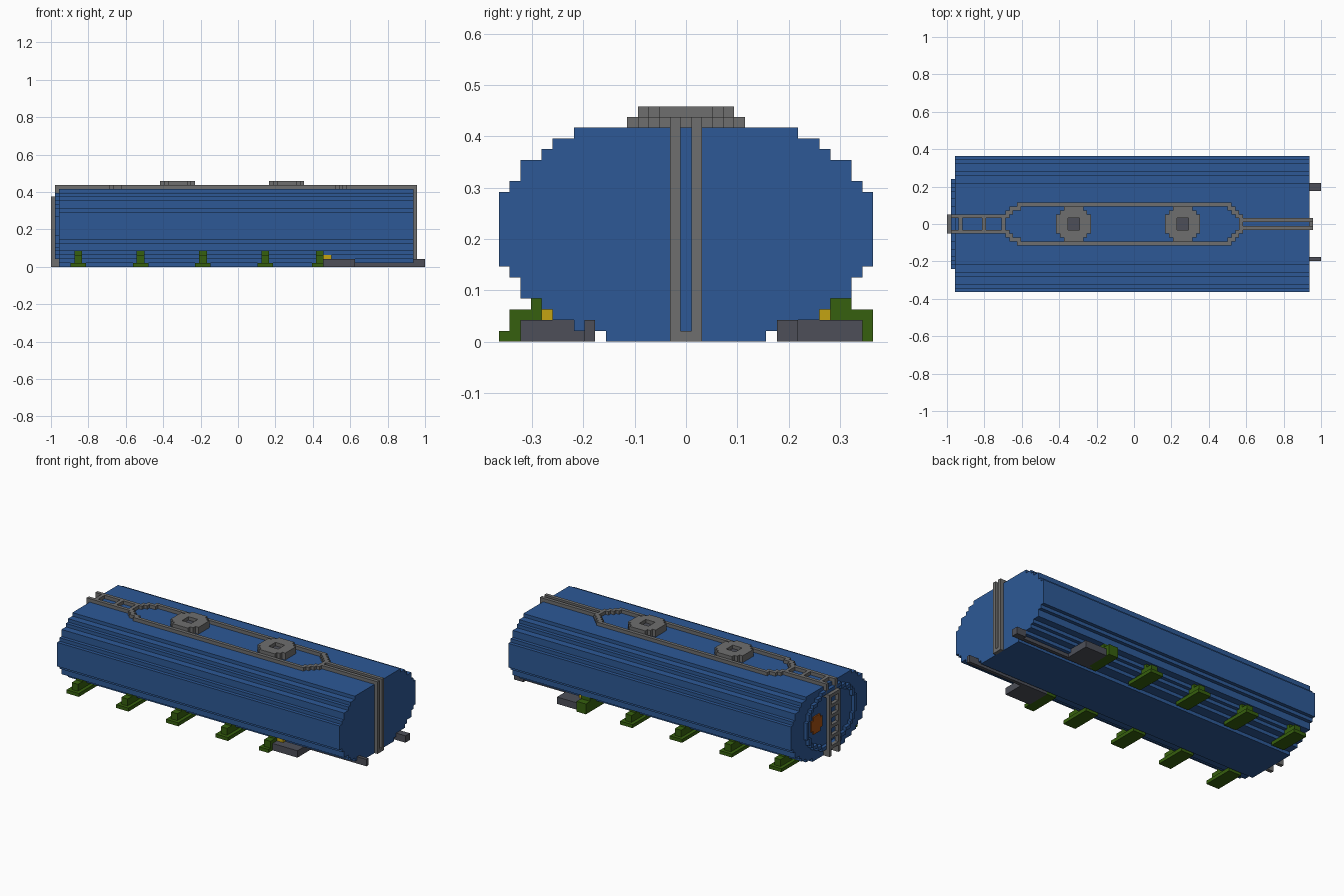
import bpy, bmesh, math
from mathutils import Vector

if "Cube" in bpy.data.objects:
    bpy.data.objects.remove(bpy.data.objects["Cube"])

U = 2 / 96  # one block


def material(name, rgb):
    lin = [(c / 255 / 12.92) if c < 11 else ((c / 255 + 0.055) / 1.055) ** 2.4 for c in rgb]
    m = bpy.data.materials.new(name)
    m.use_nodes = True
    m.diffuse_color = (*lin, 1)
    m.node_tree.nodes["Principled BSDF"].inputs["Base Color"].default_value = (*lin, 1)
    return m


BLUE = material("tank blue", (45, 89, 150))
GREY = material("rail grey", (110, 110, 110))
DARK = material("dark grey", (77, 79, 88))
GREEN = material("bracket green", (54, 96, 14))
YELLOW = material("valve yellow", (196, 164, 18))
ORANGE = material("panel orange", (165, 80, 18))


def finish(name, bm, mat):
    bmesh.ops.recalc_face_normals(bm, faces=bm.faces)
    mesh = bpy.data.meshes.new(name)
    bm.to_mesh(mesh)
    bm.free()
    mesh.materials.append(mat)
    ob = bpy.data.objects.new(name, mesh)
    bpy.context.collection.objects.link(ob)
    return ob


def blocks(name, mat, boxes):
    """Join boxes given as (x0, x1, y0, y1, z0, z1) in block units."""
    bm = bmesh.new()
    for x0, x1, y0, y1, z0, z1 in boxes:
        verts = bmesh.ops.create_cube(bm, size=1)["verts"]
        for v in verts:
            v.co = Vector(((x0 + x1) / 2 + v.co.x * (x1 - x0),
                           (y0 + y1) / 2 + v.co.y * (y1 - y0),
                           (z0 + z1) / 2 + v.co.z * (z1 - z0))) * U
    return finish(name, bm, mat)


def both(boxes):
    """Mirror boxes across the long axis."""
    return boxes + [(a, b, -d, -c, e, f) for a, b, c, d, e, f in boxes]


# Tank: stepped cross-section (bottom, top, half width), extruded lengthwise
rows = [(0, 1, 7.5), (1, 2, 10.5), (2, 3, 12.5), (3, 4, 13.5), (4, 6, 15.5), (6, 7, 16.5),
        (7, 14, 17.5), (14, 15, 16.5), (15, 17, 15.5), (17, 18, 13.5), (18, 19, 12.5), (19, 20, 10.5)]
side = [(w, z) for z0, z1, w in rows for z in (z0, z1)]
outline = side + [(-w, z) for w, z in reversed(side)]
bm = bmesh.new()
face = bm.faces.new([bm.verts.new((-46 * U, y * U, z * U)) for y, z in outline])
ext = bmesh.ops.extrude_face_region(bm, geom=[face], use_keep_orig=True)
bmesh.ops.translate(bm, vec=(91 * U, 0, 0),
                    verts=[g for g in ext["geom"] if isinstance(g, bmesh.types.BMVert)])
finish("tank_body", bm, BLUE)


# Raised ring on the ladder end
def ring_width(z):
    t = 1 - ((z + 0.5 - 10.5) / 8.7) ** 2
    return round(11.6 * math.sqrt(t) - 0.5) + 0.5 if t > 0 else 0


ring = []
for z in range(2, 19):
    w = ring_width(z)
    inner = min(w - 1, ring_width(z - 1), ring_width(z + 1))
    if z in (2, 18):
        inner = 0
    ring.append((-47, -46, inner, w, z, z + 1))
blocks("end_ring", BLUE, both(ring))

# Orange panel on the ladder end
blocks("end_panel", ORANGE, [(-46.4, -46, 3.5, 8.5, 9, 12), (-46.4, -46, 4.5, 7.5, 8, 13)])

# Ladder on the end
ladder = both([(-48, -47, 1.5, 2.5, 0, 18), (-47, -46, 1.5, 2.5, 18, 20),
               (-47, -46, 1.5, 2.5, 0, 2), (-48, -46, 1.5, 2.5, 17, 18)])
ladder += [(-48, -47, -1.5, 1.5, z, z + 1) for z in (2, 5, 8, 11, 14, 17)]
blocks("end_ladder", GREY, ladder)

# Walkway rails along the roof
rails = [(-47, -32, 1.5, 2.5, 20, 21), (-33, -31, 2.5, 3.5, 20, 21), (-32, -29, 3.5, 4.5, 20, 21),
         (-30, 25, 4.5, 5.5, 20, 21), (24, 26, 3.5, 4.5, 20, 21), (25, 27, 2.5, 3.5, 20, 21),
         (26, 28, 1.5, 2.5, 20, 21), (27, 46, 0.5, 1.5, 20, 21)]
rungs = [(x, x + 1, -1.5, 1.5, 20, 21) for x in (-45, -39, -34)]
blocks("roof_rails", GREY, both(rails) + rungs + [(27, 28, -0.5, 0.5, 20, 21)])

# Twin pipe down the plain end
blocks("end_pipe", GREY, both([(45, 46, 0.5, 1.5, 0, 20)]) + [(45, 46, -0.5, 0.5, 0, 1)])

# Roof hatches with a sunken centre
for i, x in enumerate((-15.5, 12.5)):
    hatch = both([(x - 4.5, x + 4.5, 1.5, 2.5, 20, 22), (x - 3.5, x + 3.5, 2.5, 3.5, 20, 22),
                  (x - 2.5, x + 2.5, 3.5, 4.5, 20, 22), (x - 3.5, x + 3.5, 4.5, 5.5, 20, 21)])
    hatch += [(x + a, x + b, -1.5, 1.5, 20, 22) for a, b in ((-4.5, -1.5), (1.5, 4.5))]
    blocks(f"hatch_{i + 1}", GREY, hatch)
    blocks(f"hatch_centre_{i + 1}", DARK, [(x - 1.5, x + 1.5, -1.5, 1.5, 20, 21)])

# Support brackets along both sides
for i, x in enumerate((-41, -25, -9, 7)):
    blocks(f"bracket_pair_{i + 1}", GREEN,
           both([(x - 2, x + 2, 8.5, 17.5, 0, 1), (x - 1, x + 1, 9.5, 16.5, 1, 3),
                 (x - 1, x + 1, 12.5, 14.5, 3, 4)]))
blocks("bracket_front_last", GREEN,
       [(19, 22, -17.5, -8.5, 0, 1), (20, 22, -16.5, -9.5, 1, 3), (20, 22, -14.5, -12.5, 3, 4)])
blocks("bracket_back_last", GREEN, [(20, 23, 8.5, 17.5, 0, 3), (20, 23, 12.5, 15.5, 3, 4)])

# Valve boxes with discharge pipes to the plain end
for name, s, wide, tip in (("front", -1, 15.5, 9.5), ("back", 1, 16.5, 10.5)):
    def span(a, b):
        return (a, b) if s > 0 else (-b, -a)
    x0 = 22 if s < 0 else 23
    blocks(f"valve_box_{name}", DARK,
           [(x0, 30, *span(9.5, wide), 0, 2), (22, 45, *span(8.5, 9.5), 0, 1),
            (45, 48, *span(8.5, tip), 0, 2)])
    blocks(f"valve_{name}", YELLOW, [(x0, x0 + 2, *span(11.5, 13.5), 2, 3)])
